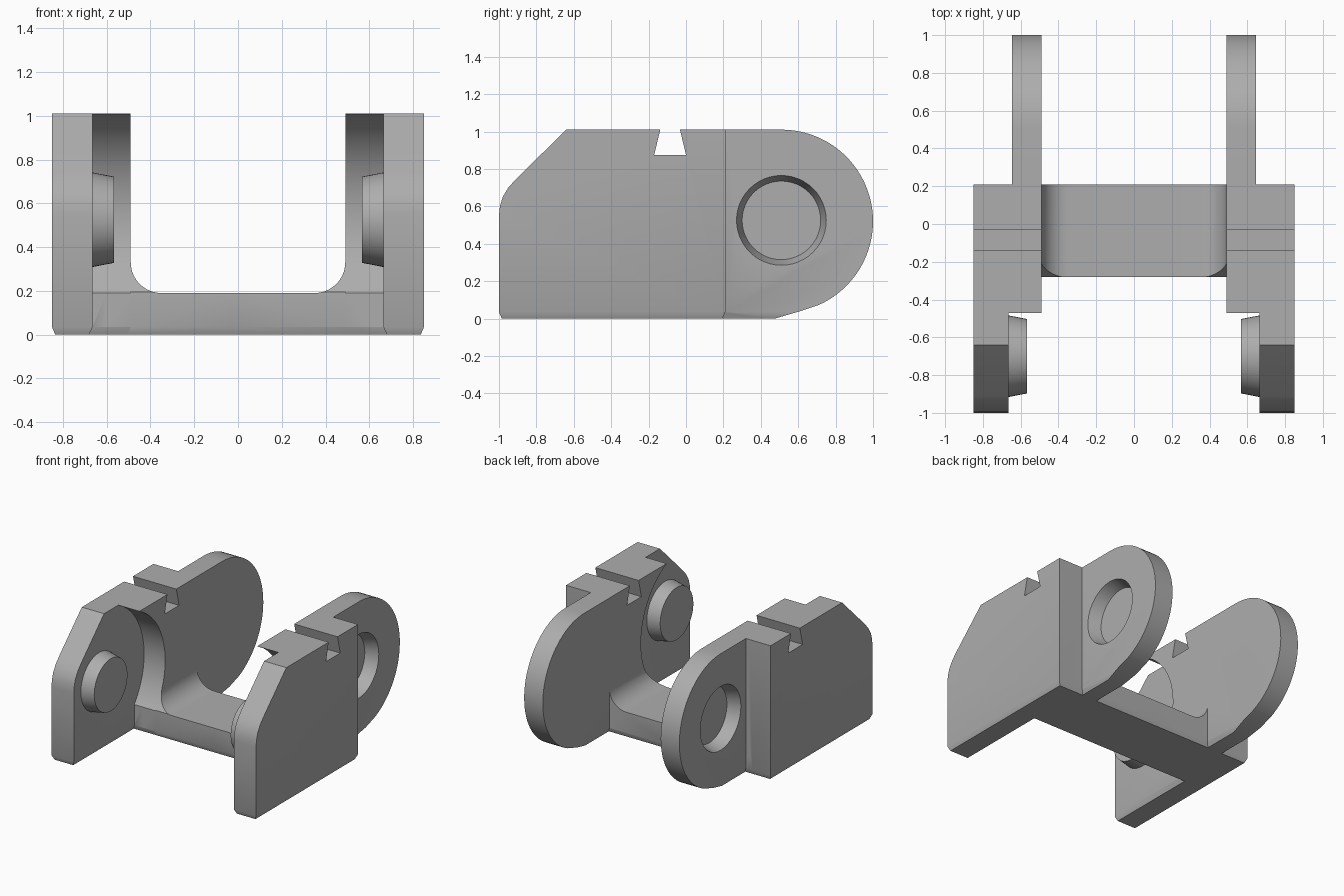
import bpy, bmesh
from math import sin, cos, radians
from mathutils import Matrix, Vector

cube = bpy.data.objects.get("Cube")
if cube:
    bpy.data.objects.remove(cube, do_unlink=True)

steel = bpy.data.materials.new("plain_grey")
steel.use_nodes = True
grey = (0.42, 0.42, 0.42, 1)
steel.diffuse_color = grey
steel.node_tree.nodes["Principled BSDF"].inputs["Base Color"].default_value = grey

TOP = 1.01
CHAMFER = 0.015


def finish(name, bm):
    bmesh.ops.recalc_face_normals(bm, faces=bm.faces)
    mesh = bpy.data.meshes.new(name)
    bm.to_mesh(mesh)
    bm.free()
    mesh.materials.append(steel)
    obj = bpy.data.objects.new(name, mesh)
    bpy.context.collection.objects.link(obj)
    return obj


def arc(cu, cv, r, start, end, steps):
    angles = [radians(start + (end - start) * i / steps) for i in range(steps + 1)]
    return [(cu + r * cos(a), cv + r * sin(a)) for a in angles]


def prism(name, profile, axis, lo, hi, chamfer=True):
    """Extrude a profile along x or y, narrowing its foot into a chamfer."""
    bm = bmesh.new()
    place = (lambda u, v: (lo, u, v)) if axis == 0 else (lambda u, v: (u, lo, v))
    face = bm.faces.new([bm.verts.new(place(u, v)) for u, v in profile])
    step = Vector((0, 0, 0))
    step[axis] = hi - lo
    new = bmesh.ops.extrude_face_region(bm, geom=[face])["geom"]
    bmesh.ops.translate(bm, vec=step, verts=[v for v in new if isinstance(v, bmesh.types.BMVert)])
    if chamfer:
        bmesh.ops.bisect_plane(bm, geom=bm.verts[:] + bm.edges[:] + bm.faces[:],
                               plane_co=(0, 0, 0.035), plane_no=(0, 0, 1))
        foot = [v for v in bm.verts if v.co.z < 0.001]
        for k in (0, 1):
            mid = (min(v.co[k] for v in foot) + max(v.co[k] for v in foot)) / 2
            for v in foot:
                v.co[k] += CHAMFER if v.co[k] < mid else -CHAMFER
    return finish(name, bm)


def cone_x(name, y, z, x0, r0, x1, r1, sides=48):
    """Round part lying along x, from x0 to x1."""
    bm = bmesh.new()
    turn = Matrix.Translation(((x0 + x1) / 2, y, z)) @ Matrix.Rotation(radians(90), 4, "Y")
    bmesh.ops.create_cone(bm, cap_ends=True, segments=sides, radius1=r0, radius2=r1,
                          depth=x1 - x0, matrix=turn)
    return finish(name, bm)


def activate(obj):
    bpy.ops.object.select_all(action="DESELECT")
    obj.select_set(True)
    bpy.context.view_layer.objects.active = obj


def combine(obj, other, operation):
    activate(obj)
    mod = obj.modifiers.new("combine", "BOOLEAN")
    mod.operation = operation
    mod.solver = "EXACT"
    mod.object = other
    bpy.ops.object.modifier_apply(modifier=mod.name)
    bpy.data.objects.remove(other, do_unlink=True)


def mirror(obj):
    activate(obj)
    mod = obj.modifiers.new("mirror", "MIRROR")
    mod.use_bisect_axis[0] = True
    bpy.ops.object.modifier_apply(modifier=mod.name)
    bpy.ops.object.shade_smooth_by_angle(angle=radians(25))


# Central block beside the bridge
body = prism("link_body", [(-0.28, 0), (0.21, 0), (0.21, TOP), (-0.47, TOP),
                           (-0.47, 0.3), (-0.28, 0.19)], 0, 0.49, 0.70)

# Bridge with a rounded rise into the block
fillet = arc(0.35, 0.33, 0.14, 0, -90, 10)
bridge = prism("bridge", [(-0.1, 0), (0.6, 0), (0.6, 0.33)] + fillet + [(-0.1, 0.19)],
               1, -0.28, 0.21)
combine(body, bridge, "UNION")

# Round clearance in front of the block
combine(body, cone_x("clearance", -0.70, 0.525, -0.3, 0.535, 0.72, 0.535, 96), "DIFFERENCE")

# Outer cheek plate with sloped front
nose = [(-0.64, TOP), (-0.91, 0.745), (-0.95, 0.70), (-0.98, 0.65), (-0.995, 0.60), (-1, 0.55)]
cheek = prism("cheek", [(-1, 0), (0.21, 0), (0.21, TOP)] + nose, 0, 0.665, 0.85)
combine(body, cheek, "UNION")

# Rounded rear ear
ear = prism("ear", [(0.05, 0), (0.49, 0)] + arc(0.51, 0.52, 0.49, -66, 90, 36)
            + [(0.05, TOP)], 0, 0.49, 0.645)
combine(body, ear, "UNION")

# Blind tapered socket in the ear
combine(body, cone_x("socket", 0.51, 0.525, 0.55, 0.21, 0.66, 0.2447), "DIFFERENCE")

# Dovetail slot across the top
slot = prism("slot", [(-0.17, 0.875), (0, 0.875), (-0.042, 1.05), (-0.128, 1.05)],
             0, 0.4, 0.95, chamfer=False)
combine(body, slot, "DIFFERENCE")
mirror(body)

# Tapered bosses inside the cheeks
boss = cone_x("pin_bosses", -0.70, 0.525, 0.567, 0.197, 0.67, 0.217)
mirror(boss)
